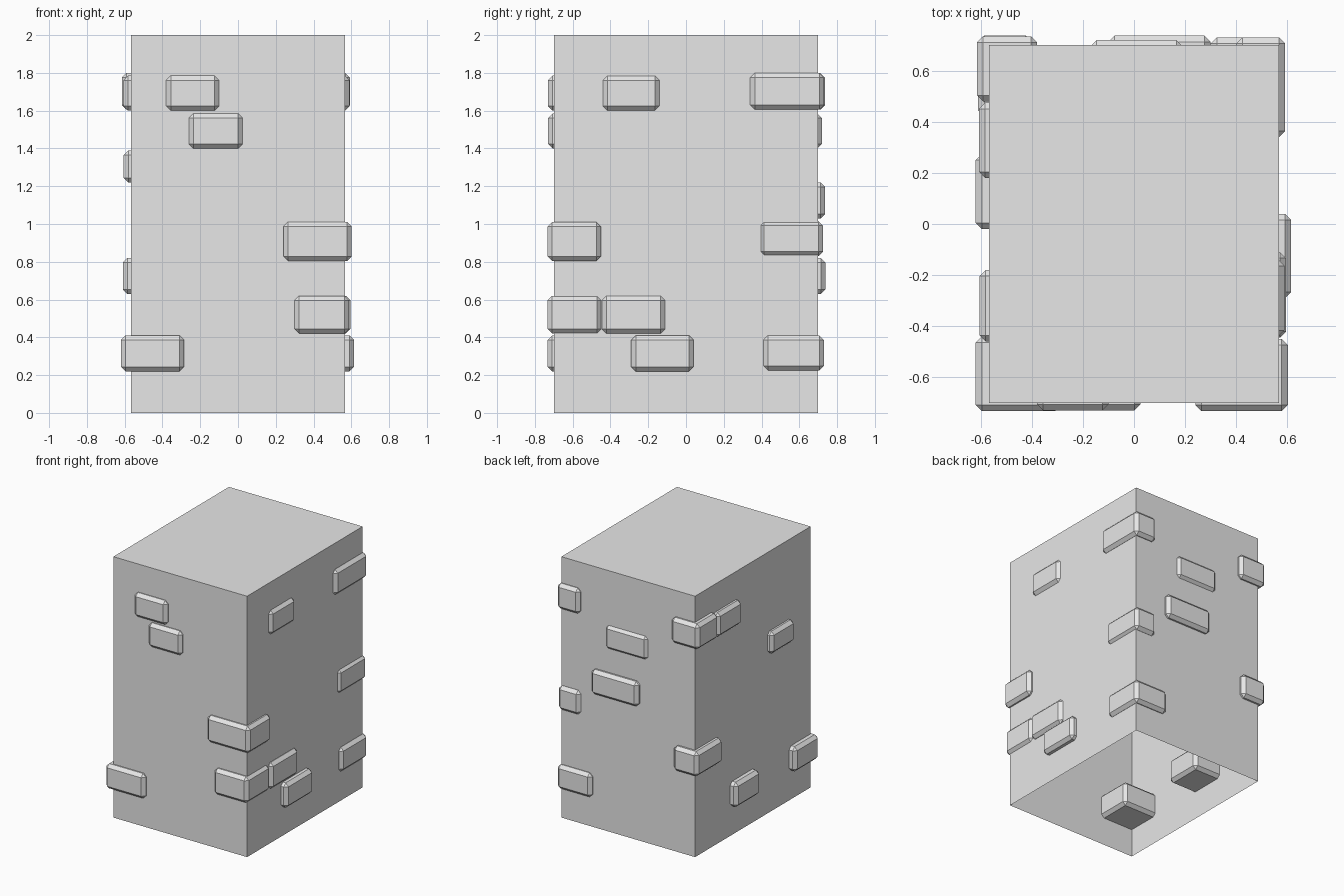
import bpy, bmesh
from mathutils import Vector

old = bpy.data.objects.get("Cube")
if old:
    bpy.data.objects.remove(old, do_unlink=True)

# Single plain grey
grey = bpy.data.materials.new("stone_grey")
grey.use_nodes = True
grey.diffuse_color = (0.8, 0.8, 0.8, 1)
grey.node_tree.nodes["Principled BSDF"].inputs["Base Color"].default_value = (0.8, 0.8, 0.8, 1)

HALF_X, HALF_Y, HEIGHT = 0.567, 0.7, 2.0
DEPTH = 0.28      # how far a brick runs through the wall
CHAMFER = 0.024


def box(name, low, high, chamfer=0, open_bottom=False):
    """Axis-aligned box between two corners, optionally chamfered or open below."""
    low, high = Vector(low), Vector(high)
    bm = bmesh.new()
    bmesh.ops.create_cube(bm, size=1)
    for v in bm.verts:
        v.co = (low + high) / 2 + v.co * (high - low)
    if open_bottom:
        floor = [f for f in bm.faces if f.normal.z < -0.5]
        bmesh.ops.delete(bm, geom=floor, context='FACES_ONLY')
    if chamfer:
        bmesh.ops.bevel(bm, geom=bm.edges[:], offset=chamfer, segments=1,
                        affect='EDGES', profile=0.5)
    mesh = bpy.data.meshes.new(name)
    bm.to_mesh(mesh)
    bm.free()
    mesh.materials.append(grey)
    obj = bpy.data.objects.new(name, mesh)
    bpy.context.collection.objects.link(obj)
    return obj


def brick(name, x, y, z):
    box(name, (x[0], y[0], z[0]), (x[1], y[1], z[1]), CHAMFER)


# Hollow tower block, open underneath
box("tower_body", (-HALF_X, -HALF_Y, 0), (HALF_X, HALF_Y, HEIGHT), open_bottom=True)

# Heights of the brick courses
ROW = {1: (0.22, 0.41), 2: (0.42, 0.62), 3: (0.63, 0.82), 4: (0.82, 1.015),
       5: (1.03, 1.22), 6: (1.22, 1.39), 7: (1.4, 1.585), 8: (1.6, 1.785)}

# Front and back bricks: x range, outer face, course
for i, (x0, x1, out, row) in enumerate([(-0.38, -0.1, 0.73, 8), (-0.26, 0.025, 0.73, 7)]):
    brick(f"front_brick_{i + 1}", (x0, x1), (-out, DEPTH - out), ROW[row])
for i, (x0, x1, out, row) in enumerate([(-0.17, 0.19, 0.72, 7), (-0.1, 0.3, 0.737, 5)]):
    brick(f"back_brick_{i + 1}", (x0, x1), (out - DEPTH, out), ROW[row])

# Side bricks: y range, outer face, course
for i, (y0, y1, out, row) in enumerate([(-0.44, -0.14, 0.59, 8), (-0.445, -0.11, 0.595, 2),
                                        (-0.29, 0.04, 0.615, 1)]):
    brick(f"left_brick_{i + 1}", (out - DEPTH, out), (y0, y1), ROW[row])
for i, (y0, y1, out, row) in enumerate([(0.18, 0.475, 0.607, 8), (-0.46, -0.18, 0.605, 6),
                                        (-0.02, 0.275, 0.62, 1)]):
    brick(f"right_brick_{i + 1}", (-out, DEPTH - out), (y0, y1), ROW[row])

# Corner bricks, showing on two walls each
brick("front_left_corner_upper", (0.24, 0.602), (-0.733, -0.45), (0.805, 1.01))
brick("front_left_corner_lower", (0.3, 0.588), (-0.733, -0.447), ROW[2])
brick("front_right_corner", (-0.62, -0.285), (-0.733, -0.44), ROW[1])
brick("back_left_corner_top", (0.4, 0.592), (0.34, 0.73), (1.605, 1.8))
brick("back_left_corner_middle", (0.4, 0.585), (0.39, 0.725), (0.83, 1.015))
brick("back_left_corner_low", (0.3, 0.592), (0.41, 0.73), (0.225, 0.41))
brick("back_right_corner_top", (-0.615, -0.38), (0.48, 0.735), (1.605, 1.8))
brick("back_right_corner_low", (-0.61, -0.4), (0.42, 0.738), ROW[3])
